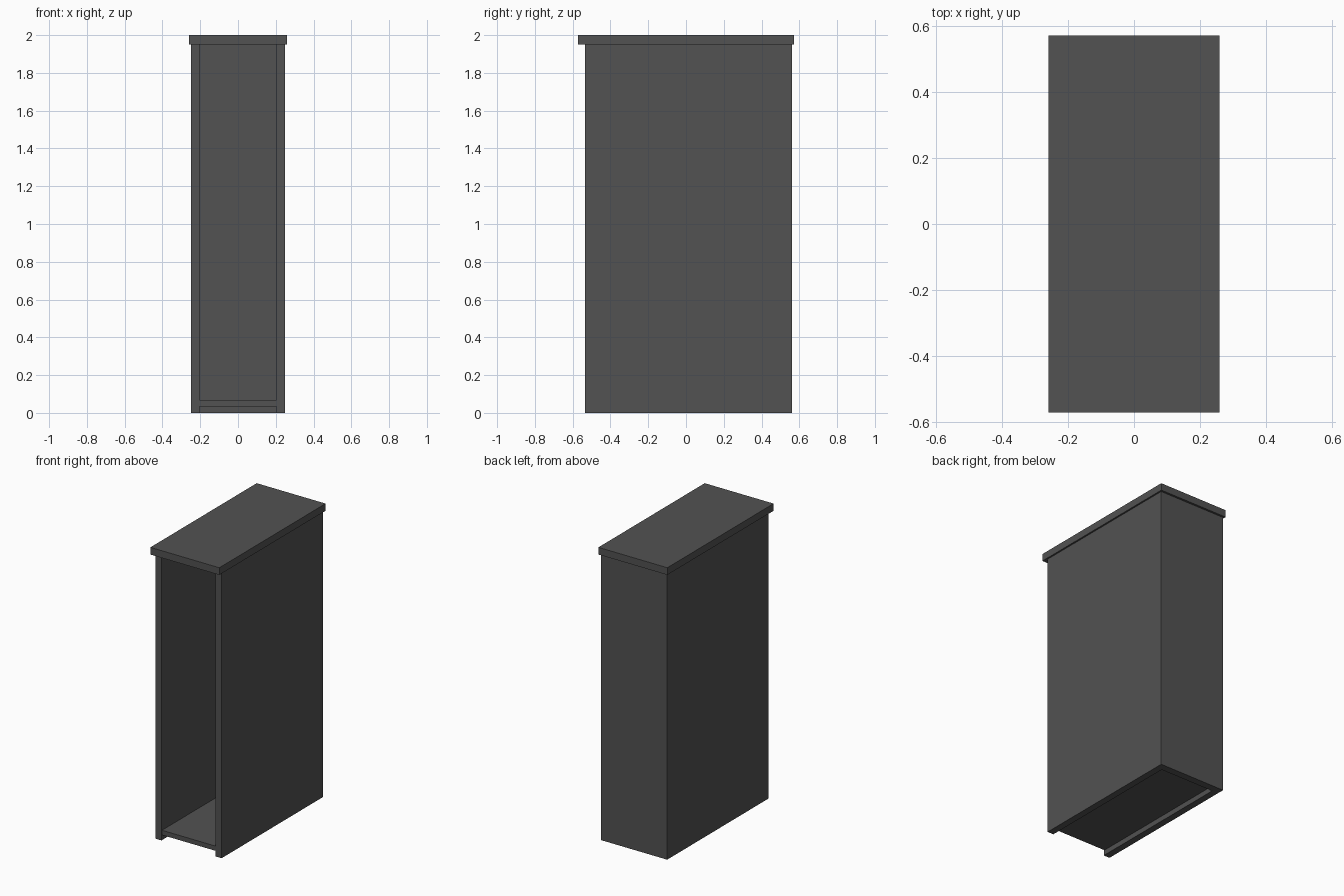
import bpy, bmesh

if "Cube" in bpy.data.objects:
    bpy.data.objects.remove(bpy.data.objects["Cube"])

# single dark grey finish
grey = bpy.data.materials.new("dark_grey")
grey.diffuse_color = (0.085, 0.085, 0.085, 1)
grey.use_nodes = True
grey.node_tree.nodes["Principled BSDF"].inputs["Base Color"].default_value = grey.diffuse_color


def prism(name, outline, z0, z1):
    """Extrude a flat plan outline from z0 up to z1."""
    bm = bmesh.new()
    face = bm.faces.new([bm.verts.new((x, y, z0)) for x, y in outline])
    top = bmesh.ops.extrude_face_region(bm, geom=[face])["geom"]
    verts = [v for v in top if isinstance(v, bmesh.types.BMVert)]
    bmesh.ops.translate(bm, verts=verts, vec=(0, 0, z1 - z0))
    bmesh.ops.recalc_face_normals(bm, faces=bm.faces)
    mesh = bpy.data.meshes.new(name)
    bm.to_mesh(mesh)
    bm.free()
    mesh.materials.append(grey)
    obj = bpy.data.objects.new(name, mesh)
    bpy.context.collection.objects.link(obj)
    return obj


def rect(x, y0, y1):
    return [(-x, y0), (x, y0), (x, y1), (-x, y1)]


OUT, INN = 0.25, 0.204          # outer and inner half widths
FRONT, BACK, REAR_IN = -0.534, 0.56, 0.51

# U-shaped carcass: two side walls and the back, open at the front
half = [(INN, REAR_IN), (INN, FRONT), (OUT, FRONT), (OUT, BACK)]
prism("side_and_back_walls", half + [(-x, y) for x, y in reversed(half)], 0, 1.95)

# floor raised above the ground
prism("floor_board", rect(INN, FRONT + 0.006, REAR_IN), 0.035, 0.067)

# overhanging top
prism("top_board", rect(0.26, -0.573, 0.573), 1.951, 2.0)
